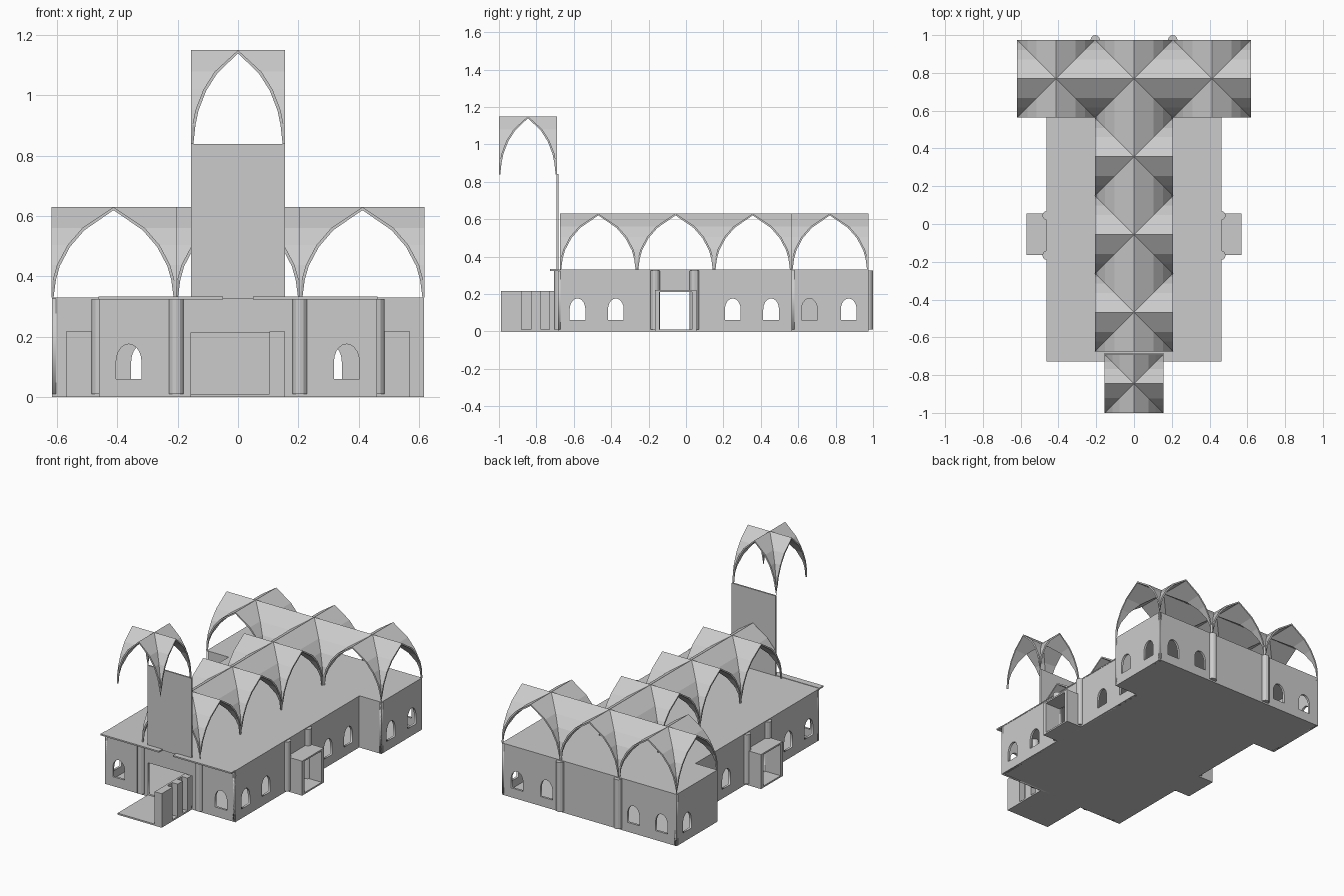
import bpy, bmesh, math
from mathutils import Matrix, Vector

if "Cube" in bpy.data.objects:
    bpy.data.objects.remove(bpy.data.objects["Cube"])

stone = bpy.data.materials.new("light_grey_stone")
stone.diffuse_color = (0.6, 0.6, 0.6, 1)
stone.use_nodes = True
stone.node_tree.nodes["Principled BSDF"].inputs["Base Color"].default_value = stone.diffuse_color
T = 0.014            # wall thickness
ROOF = 0.33          # roof height


def add(name, mesh):
    ob = bpy.data.objects.new(name, mesh)
    bpy.context.collection.objects.link(ob)
    mesh.materials.clear()
    mesh.materials.append(stone)
    return ob


def from_bm(name, bm):
    me = bpy.data.meshes.new(name)
    bm.to_mesh(me)
    bm.free()
    return add(name, me)


def box(name, x0, x1, y0, y1, z0, z1):
    bm = bmesh.new()
    bmesh.ops.create_cube(bm, size=1)
    for v in bm.verts:
        v.co = Vector(((x0 + x1) / 2 + v.co.x * (x1 - x0),
                       (y0 + y1) / 2 + v.co.y * (y1 - y0),
                       (z0 + z1) / 2 + v.co.z * (z1 - z0)))
    return from_bm(name, bm)


def column(name, x, y):
    bm = bmesh.new()
    bmesh.ops.create_cone(bm, segments=12, radius1=0.025, radius2=0.025, depth=0.315,
                          cap_ends=True, matrix=Matrix.Translation((x, y, 0.1675)))
    return from_bm(name, bm)


def rect(u0, u1, v0, v1):
    return [(u0, v0), (u1, v0), (u1, v1), (u0, v1)]


def window(u):
    w = 0.042
    arch = [(u + w * math.cos(i * math.pi / 10), 0.118 + 0.058 * math.sin(i * math.pi / 10))
            for i in range(11)]
    return [(u - w, 0.06), (u + w, 0.06)] + arch


def wall(name, p0, p1, windows=(), door=None):
    """Upright panel with holes; the outside lies to the right of p0 -> p1."""
    p0, p1 = Vector((*p0, 0)), Vector((*p1, 0))
    d = (p1 - p0).normalized()
    n = d.cross(Vector((0, 0, 1)))
    axis = 0 if abs(d.x) > 0.5 else 1
    along = lambda c: (c - p0[axis]) * d[axis]
    loops = [rect(0, (p1 - p0).length, 0, ROOF - 0.003)] + [window(along(c)) for c in windows]
    if door:
        a, b = sorted((along(door[0]), along(door[1])))
        loops.append(rect(a, b, 0.01, 0.215))
    cu = bpy.data.curves.new(name, 'CURVE')
    cu.dimensions, cu.fill_mode, cu.extrude = '2D', 'BOTH', T / 2
    for pts in loops:
        sp = cu.splines.new('POLY')
        sp.points.add(len(pts) - 1)
        for q, (u, v) in zip(sp.points, pts):
            q.co = (u, v, 0, 1)
        sp.use_cyclic_u = True
    tmp = bpy.data.objects.new(name + "_outline", cu)
    bpy.context.collection.objects.link(tmp)
    dg = bpy.context.evaluated_depsgraph_get()
    me = bpy.data.meshes.new_from_object(tmp.evaluated_get(dg))
    bpy.data.objects.remove(tmp)
    m = Matrix((d, (0, 0, 1), n)).transposed().to_4x4()
    m.translation = p0 - n * T / 2
    me.transform(m)
    return add(name, me)


def vault(name, cx, cy, a, z, rise):
    """Pointed groin vault over a square bay."""
    half = [(1, 0), (.975, .2), (.91, .36), (.74, .58), (.5, .77), (0, 1)]
    prof = half + [(-t, h) for t, h in reversed(half[:-1])]
    bm = bmesh.new()
    for k in range(4):
        r = Matrix.Rotation(k * math.pi / 2, 3, 'Z')
        rows = []
        for t, h in prof:
            pts = [Vector((a, t * a, h * rise)), Vector((abs(t) * a, t * a, h * rise))]
            rows.append([bm.verts.new(r @ p + Vector((cx, cy, z))) for p in pts])
        for (o0, i0), (o1, i1) in zip(rows, rows[1:]):
            bm.faces.new((o0, o1, i1, i0))
    bmesh.ops.remove_doubles(bm, verts=bm.verts, dist=1e-4)
    bm.normal_update()
    flip = [f for f in bm.faces if f.normal.z < 0]
    bmesh.ops.reverse_faces(bm, faces=flip)
    ob = from_bm(name, bm)
    mod = ob.modifiers.new("thickness", 'SOLIDIFY')
    mod.thickness, mod.offset = 0.01, -1
    return ob


# floors
F, B, C = -0.685, 0.975, 0.565     # front, back, transept start
box("hall_floor", -.46, .46, F, C, 0, .01)
box("transept_floor", -.617, .617, C, B, 0, .01)
box("front_porch_floor", -.157, .155, -.99, F, 0, .01)

# outer walls, anticlockwise
hall_win = (-.58, -.375, .25, .455)
side_door = (-.14, .03)
wall("front_wall", (-.46, F), (.46, F), (-.362, .36), (-.155, .155))
wall("right_hall_wall", (.46, F), (.46, C), hall_win, side_door)
wall("right_shoulder_wall", (.46, C), (.617, C))
wall("right_transept_wall", (.617, C), (.617, B), (.66, .87))
wall("back_wall", (.617, B), (-.617, B), (-.51, -.312, .302, .51))
wall("left_transept_wall", (-.617, B), (-.617, C), (.87,))
wall("left_shoulder_wall", (-.617, C), (-.46, C))
wall("left_hall_wall", (-.46, C), (-.46, F), hall_win, side_door)

# roofs, with the front eave split in the middle
box("hall_roof", -.462, .462, F, C, ROOF - .007, ROOF)
box("transept_roof", -.617, .617, C, B, ROOF - .007, ROOF)

# mirrored parts: eaves, columns, side porches
for s, side in ((-1, "left"), (1, "right")):
    box(side + "_eave", *sorted((s * .05, s * .462)), -.727, F, ROOF - .006, ROOF + .003)
    column(side + "_front_column", s * .205, -.68)
    column(side + "_back_column", s * .205, B)
    for y in (-.165, .045):
        column(side + "_door_column", s * .46, y)
    px = sorted((s * .46, s * .568))
    box(side + "_porch_floor", *px, -.165, .055, 0, .01)
    box(side + "_porch_roof", *px, -.165, .055, .21, .22)
    box(side + "_porch_front_side", *px, -.165, -.142, .01, .21)
    box(side + "_porch_rear_side", *px, .032, .055, .01, .21)

# front porch side wall with piers
box("front_porch_wall", .105, .117, -.99, F, .01, .217)
for y0, y1 in ((-.99, -.88), (-.83, -.775), (-.73, -.69)):
    box("front_porch_pier", .105, .155, y0, y1, .01, .217)

# tower wall and tower vault
box("tower_wall", -.155, .155, -.692, -.682, ROOF - .005, .84)
vault("tower_vault", 0, -.845, .155, .84, .31)

# nave and transept vaults
P, Y = .4125, .769
for x, y in [(0, Y - i * P) for i in range(4)] + [(-P, Y), (P, Y)]:
    vault("roof_vault", x, y, P / 2, ROOF, .30)
